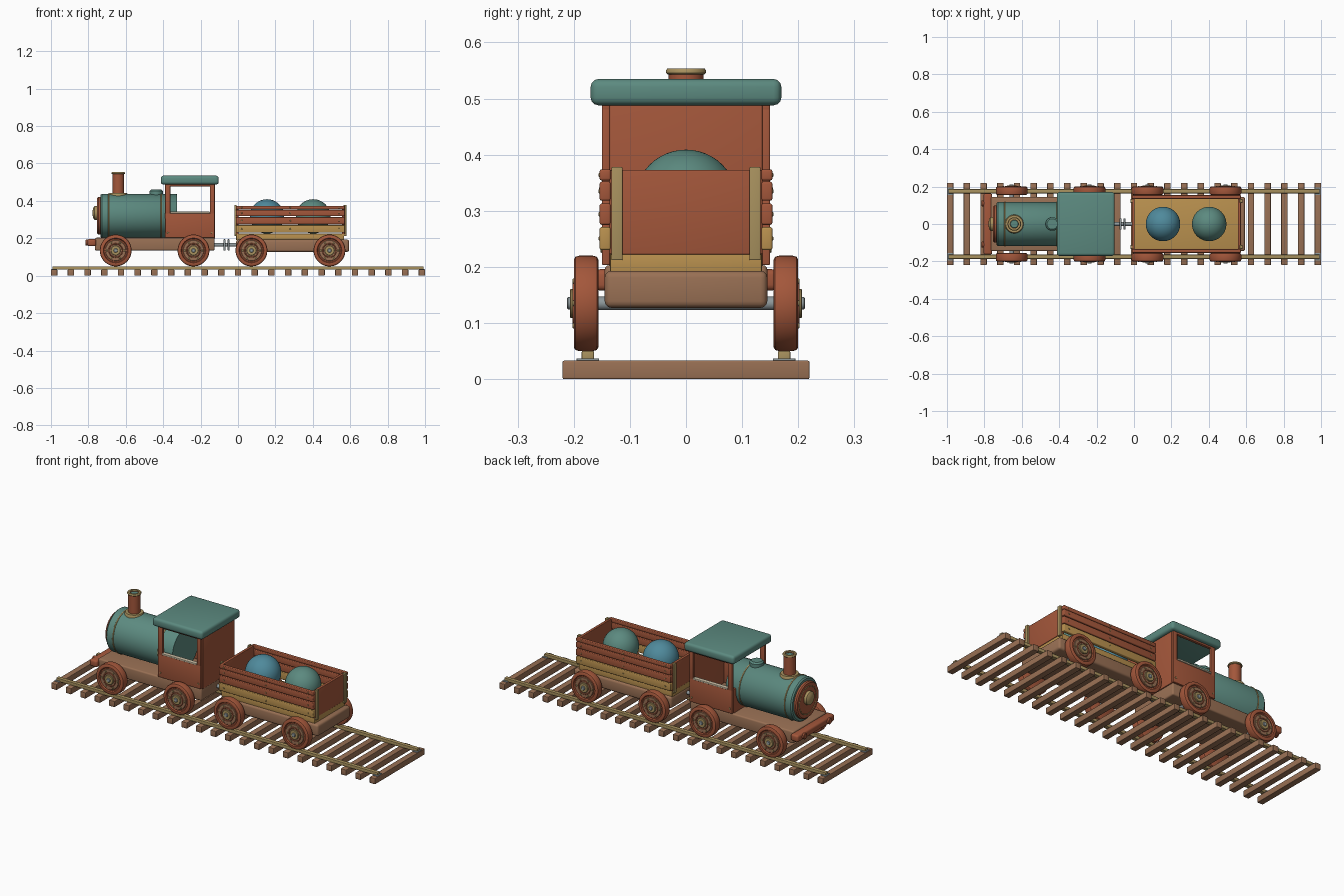
import bpy, bmesh
from math import pi, cos, sin
from mathutils import Matrix, Vector

cube = bpy.data.objects.get("Cube")
if cube:
    bpy.data.objects.remove(cube, do_unlink=True)


def srgb(c):
    return tuple(((v + 0.055) / 1.055) ** 2.4 for v in c) + (1,)


def material(name, *rgb):
    m = bpy.data.materials.new(name)
    m.use_nodes = True
    m.diffuse_color = srgb(rgb)
    m.node_tree.nodes["Principled BSDF"].inputs["Base Color"].default_value = srgb(rgb)
    return m


RED = material("terracotta wood", .64, .34, .23)
BROWN = material("brown wood", .60, .44, .33)
HONEY = material("honey wood", .73, .57, .31)
TAN = material("pale brass", .66, .57, .37)
TEAL = material("teal paint", .36, .54, .50)
BLUE = material("blue paint", .31, .54, .61)
GREY = material("steel grey", .56, .60, .61)
CREAM = material("cream trim", .80, .75, .65)


def finish(name, bm, mat):
    bmesh.ops.recalc_face_normals(bm, faces=bm.faces)
    mesh = bpy.data.meshes.new(name)
    bm.to_mesh(mesh)
    bm.free()
    mesh.materials.append(mat)
    ob = bpy.data.objects.new(name, mesh)
    bpy.context.collection.objects.link(ob)
    bpy.ops.object.select_all(action='DESELECT')
    ob.select_set(True)
    bpy.context.view_layer.objects.active = ob
    bpy.ops.object.shade_smooth_by_angle(angle=0.7)
    return ob


def box(name, mat, xs, ys, zs, bevel=0.003):
    bm = bmesh.new()
    bmesh.ops.create_cube(bm, size=1)
    lo, hi = Vector((xs[0], ys[0], zs[0])), Vector((xs[1], ys[1], zs[1]))
    for v in bm.verts:
        v.co = Vector((lo + hi) / 2) + Vector(a * b for a, b in zip(v.co, hi - lo))
    if bevel:
        bmesh.ops.bevel(bm, geom=bm.edges[:], offset=bevel, segments=3,
                        profile=0.5, affect='EDGES')
    return finish(name, bm, mat)


TURN = {'z': Matrix(), 'x': Matrix.Rotation(pi / 2, 4, 'Y'),
        'y': Matrix.Rotation(-pi / 2, 4, 'X'), '-y': Matrix.Rotation(pi / 2, 4, 'X')}


def lathe(name, mat, at, axis, profile, steps=48):
    """Turn a (radius, height) profile around an axis through a point."""
    bm = bmesh.new()
    vs = [bm.verts.new((r, 0, h)) for r, h in profile]
    es = [bm.edges.new(p) for p in zip(vs, vs[1:])]
    bmesh.ops.spin(bm, geom=vs + es, cent=(0, 0, 0), axis=(0, 0, 1),
                   angle=2 * pi, steps=steps)
    bmesh.ops.remove_doubles(bm, verts=bm.verts, dist=1e-5)
    bm.transform(Matrix.Translation(at) @ TURN[axis])
    return finish(name, bm, mat)


def disc(name, mat, at, axis, r, h0, h1, bevel=0.002, steps=48):
    b = bevel
    return lathe(name, mat, at, axis, [(0, h0), (r - b, h0), (r, h0 + b),
                                       (r, h1 - b), (r - b, h1), (0, h1)], steps)


def ring(name, mat, at, axis, r, thick):
    pts = [(r + thick * cos(i * pi / 5), thick * sin(i * pi / 5)) for i in range(11)]
    return lathe(name, mat, at, axis, pts)


# Track: sleepers, rails and end plates
for i in range(23):
    x = -0.983 + i * 1.966 / 22
    box("sleeper", BROWN, (x - .017, x + .017), (-.22, .22), (0, .033))
for s in (-1, 1):
    y = s * .175
    box("rail", TAN, (-.992, .992), (y - .011, y + .011), (.032, .05), .002)
    for e in (-1, 1):
        box("rail_end_plate", GREY, (e * .983 - .015, e * .983 + .015),
            (y - .02, y + .02), (.033, .037), .001)

# Wheels and axles
for x in (-.654, -.238, .072, .489):
    disc("axle", GREY, (x, 0, .135), 'y', .012, -.17, .17)
    for s, axis in ((1, 'y'), (-1, '-y')):
        at = (x, 0, .135)
        lathe("wheel_tyre", RED, at, axis,
              [(0, .156), (.078, .156), (.083, .159), (.085, .166), (.085, .19),
               (.083, .197), (.078, .2), (.066, .2), (.062, .194), (0, .194)])
        disc("wheel_face", BROWN, at, axis, .056, .19, .199)
        ring("wheel_ring", RED, (x, s * .199, .135), axis, .036, .003)
        disc("wheel_hub", TAN, at, axis, .026, .195, .207)
        disc("hub_cap", GREY, at, axis, .011, .2, .212)
        for k in range(6):
            a = k * pi / 3
            disc("wheel_bolt", TAN, (x + .046 * cos(a), 0, .135 + .046 * sin(a)),
                 axis, .005, .195, .202, .001, 10)

# Engine chassis and front buffer beam
box("engine_chassis", BROWN, (-.765, -.125), (-.145, .145), (.135, .203), .008)
box("buffer_beam", RED, (-.805, -.758), (-.163, .163), (.158, .196), .01)
for s in (-1, 1):
    disc("buffer", RED, (0, s * .11, .177), 'x', .016, -.815, -.79)

# Boiler along x
BZ = .32
lathe("boiler", TEAL, (0, 0, BZ), 'x',
      [(0, -.735), (.112, -.735), (.118, -.728), (.118, -.33), (.114, -.325), (0, -.325)], 64)
disc("smokebox_door", RED, (0, 0, BZ), 'x', .1, -.753, -.73, .006)
ring("door_ring", TAN, (-.752, 0, BZ), 'x', .075, .003)
lathe("door_knob", TAN, (0, 0, .335), 'x',
      [(0, -.778), (.024, -.776), (.036, -.768), (.038, -.758), (.036, -.75), (0, -.75)])
for x in (-.69, -.41):
    ring("boiler_band", TAN, (x, 0, BZ), 'x', .117, .004)

# Chimney and steam dome
CX = -.64
lathe("chimney_base", TAN, (CX, 0, 0), 'z',
      [(0, .42), (.05, .42), (.05, .436), (.046, .443), (0, .443)])
lathe("chimney", RED, (CX, 0, 0), 'z',
      [(0, .43), (.031, .43), (.031, .548), (.022, .548), (.022, .53), (0, .53)])
lathe("chimney_rim", TAN, (CX, 0, 0), 'z',
      [(.023, .543), (.033, .543), (.036, .546), (.036, .55), (.033, .554),
       (.023, .554), (.023, .543)])
disc("chimney_mouth", TEAL, (CX, 0, 0), 'z', .022, .535, .546)
disc("steam_dome", TEAL, (-.437, 0, 0), 'z', .036, .42, .46, .008)

# Cab: low sides with window openings, corner posts, solid back, open front
for s in (-1, 1):
    ys = sorted((s * .135, s * .15))
    box("cab_side", RED, (-.39, -.125), ys, (.203, .335))
    box("cab_side_header", RED, (-.39, -.125), ys, (.478, .495))
    for xs in ((-.39, -.362), (-.15, -.125)):
        box("cab_post", RED, xs, ys, (.325, .495))
    box("window_sill", CREAM, (-.362, -.15), sorted((s * .132, s * .155)), (.333, .342), .002)
    for x in (-.375, -.14):
        disc("cab_screw", TAN, (x, 0, .23), 'y' if s > 0 else '-y', .005, .145, .152, .001, 10)
box("cab_back", RED, (-.14, -.122), (-.136, .136), (.2, .495))
box("cab_front", RED, (-.39, -.375), (-.136, .136), (.2, .335))
box("cab_roof", TEAL, (-.413, -.103), (-.17, .17), (.488, .535), .014)

# Coupling
disc("coupling_rod", GREY, (0, 0, .165), 'x', .01, -.13, 0)
for x in (-.072, -.05):
    box("coupling_plate", GREY, (x - .005, x + .005), (-.03, .03), (.135, .195), .002)

# Wagon chassis and floor
box("wagon_chassis", BROWN, (-.01, .594), (-.145, .145), (.127, .193), .012)
box("wagon_floor", HONEY, (-.01, .568), (-.135, .135), (.19, .225))

# Wagon sides: four planks each, ends, corner posts and screws
PLANKS = ((.23, .271, HONEY), (.275, .313, RED), (.318, .352, RED), (.354, .374, RED))
for s, axis in ((1, 'y'), (-1, '-y')):
    for z0, z1, mat in PLANKS:
        box("side_plank", mat, (-.012, .572), sorted((s * .134, s * .154)), (z0, z1), .004)
        for x in (.02, .28, .54):
            disc("plank_screw", TAN, (x, 0, (z0 + z1) / 2), axis, .004, .15, .1555, .001, 10)
    for xs in ((-.02, -.008), (.565, .58)):
        box("corner_post", TAN, xs, sorted((s * .113, s * .133)), (.212, .378), .002)
for xs in ((-.012, .004), (.555, .571)):
    box("wagon_end", RED, xs, (-.136, .136), (.222, .373))

# Ball cargo
for name, x, mat in (("blue_ball", .155, BLUE), ("teal_ball", .402, TEAL)):
    pts = [(.092 * sin(i * pi / 24), -.092 * cos(i * pi / 24)) for i in range(25)]
    lathe(name, mat, (x, 0, .317), 'z', pts)
